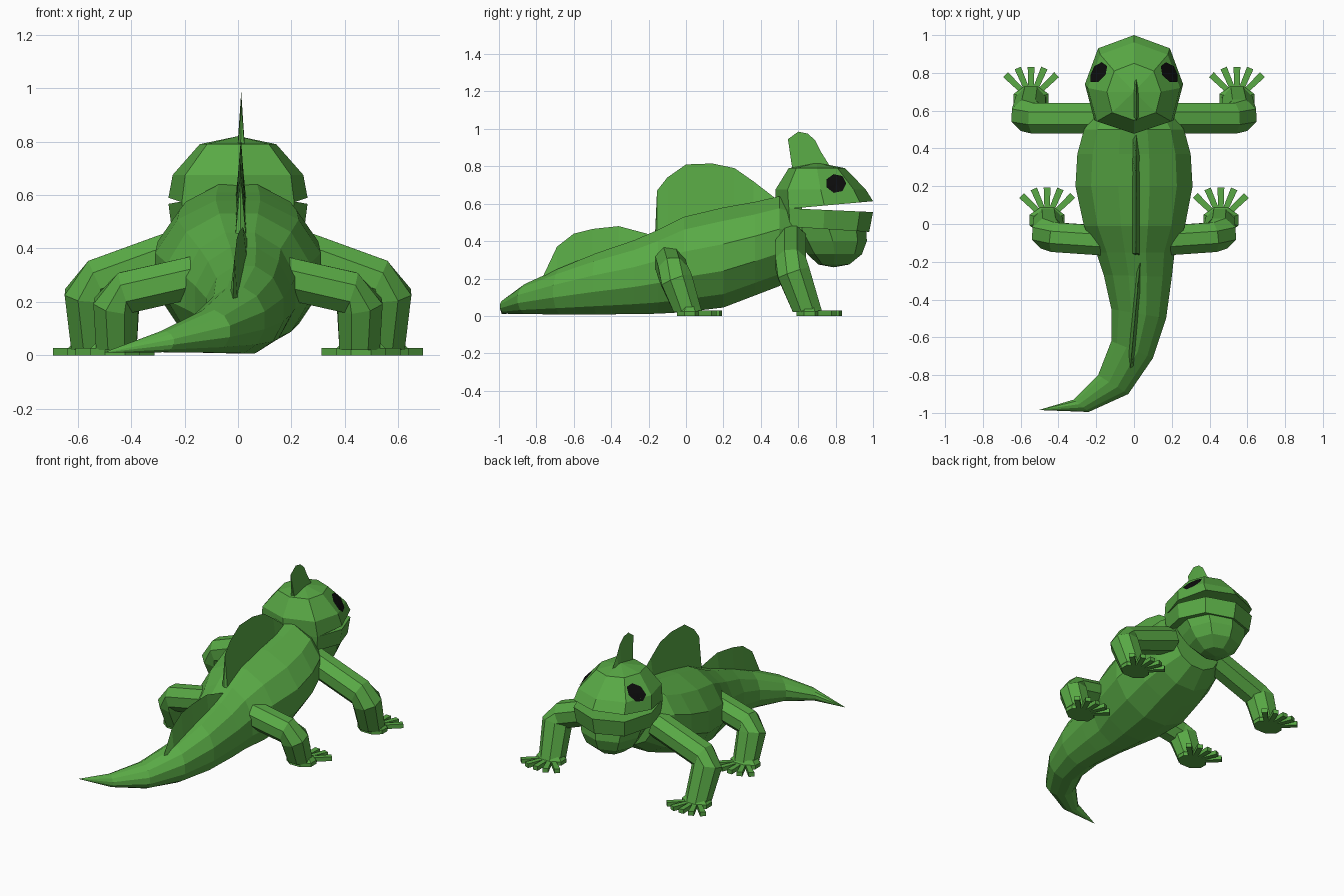
import bpy, bmesh, math
from mathutils import Vector
from mathutils.bvhtree import BVHTree

if "Cube" in bpy.data.objects:
    bpy.data.objects.remove(bpy.data.objects["Cube"])


def material(name, rgb):
    m = bpy.data.materials.new(name)
    m.diffuse_color = (*rgb, 1)
    m.use_nodes = True
    m.node_tree.nodes["Principled BSDF"].inputs["Base Color"].default_value = m.diffuse_color
    return m


GREEN = material("leaf green", (0.1, 0.4, 0.06))
BLACK = material("eye black", (0.004, 0.004, 0.004))


def finish(name, bm, mat=GREEN):
    bmesh.ops.recalc_face_normals(bm, faces=bm.faces)
    mesh = bpy.data.meshes.new(name)
    bm.to_mesh(mesh)
    mesh.materials.append(mat)
    ob = bpy.data.objects.new(name, mesh)
    bpy.context.collection.objects.link(ob)
    return ob


def loft(name, rings):
    """Skin a list of rings and cap both ends; a one-point ring is a pole."""
    bm = bmesh.new()
    vs = [[bm.verts.new(p) for p in ring] for ring in rings]
    for a, b in zip(vs, vs[1:]):
        n = max(len(a), len(b))
        for i in range(n):
            j = (i + 1) % n
            if len(a) == 1:
                bm.faces.new((a[0], b[i], b[j]))
            elif len(b) == 1:
                bm.faces.new((a[i], a[j], b[0]))
            else:
                bm.faces.new((a[i], a[j], b[j], b[i]))
    for end in (vs[0], vs[-1]):
        if len(end) > 2:
            bm.faces.new(end)
    return finish(name, bm)


# Body and curved tail: left x, left y, right x, right y, bottom z, top z
sections = [
    (-.32, -.93, -.24, -.995, .012, .09),
    (-.19, -.80, -.03, -.90, .01, .17),
    (-.12, -.62, .10, -.71, .008, .255),
    (-.12, -.45, .17, -.50, .008, .335),
    (-.16, -.27, .20, -.28, .01, .405),
    (-.20, -.15, .215, -.15, .012, .46),
    (-.265, -.01, .27, -.01, .02, .53),
    (-.31, .20, .31, .20, .045, .58),
    (-.30, .37, .30, .37, .11, .61),
    (-.265, .50, .265, .50, .16, .64),
    (-.18, .62, .18, .62, .25, .58),
]
rings = [[(-.505, -.985, .01)]]
for lx, ly, rx, ry, z0, z1 in sections:
    ring = []
    for i in range(12):
        a = math.tau * (i + .5) / 12
        t = .5 + .5 * math.cos(a) / math.cos(math.pi / 12)
        z = (z0 + z1) / 2 + (z1 - z0) / 2 * math.sin(a) / math.cos(math.pi / 12)
        ring.append((lx + (rx - lx) * t, ly + (ry - ly) * t, z))
    rings.append(ring)
loft("body_and_tail", rings)

# Head outline: eight-sided with a pointed snout
HALF = [(0, .26), (.19, .19), (.26, 0), (.21, -.19), (0, -.26)]
OUTLINE = HALF + [(-x, y) for x, y in HALF[3:0:-1]]


def head_ring(sx, sy, cy, z, tilt=0):
    return [(x * sx, cy + y * sy, z + tilt * y) for x, y in OUTLINE]


upper_head = loft("upper_head", [
    head_ring(1, 1, .74, .59, .09),
    head_ring(.94, .93, .72, .675),
    head_ring(.55, .58, .70, .79),
    [(0, .70, .82)]])
loft("lower_jaw", [
    head_ring(1, 1, .74, .567, -.045),
    head_ring(.95, .94, .735, .465, -.06)])
loft("throat", [
    head_ring(.80, .78, .76, .48),
    head_ring(.74, .70, .785, .40),
    head_ring(.60, .56, .795, .33),
    head_ring(.32, .32, .79, .275),
    [(0, .79, .26)]])

# Eyes: thin plates laid on the sides of the head
bm = bmesh.new()
bm.from_mesh(upper_head.data)
tree = BVHTree.FromBMesh(bm)
bm.free()
for side, label in ((-1, "left"), (1, "right")):
    bm = bmesh.new()

    def on_head(y, z):
        hit, normal, _, _ = tree.ray_cast(Vector((side, y, z)), Vector((-side, 0, 0)))
        return bm.verts.new(hit + normal * .006)

    centre = on_head(.80, .705)
    rim = [on_head(.80 + .055 * math.cos(math.tau * i / 7),
                   .705 + .05 * math.sin(math.tau * i / 7)) for i in range(7)]
    for i in range(7):
        bm.faces.new((centre, rim[i], rim[(i + 1) % 7]))
    eye = finish(label + "_eye", bm, BLACK)
    # Face the plate outward
    if sum(p.normal.x * side for p in eye.data.polygons) < 0:
        eye.data.flip_normals()


def fin(name, profile, x0, x1, width):
    """Wedge-shaped crest: wide at the base, sharp along the outline."""
    (ya, za), (yb, zb) = profile[0], profile[-1]
    rows = []
    for y, z in profile:
        t = min(max((y - ya) / (yb - ya), 0), 1)
        x, base = x0 + (x1 - x0) * t, za + (zb - za) * t - .03
        yb_ = ya + (yb - ya) * t
        rows.append([(x - width, yb_, base), (x + width, yb_, base), (x, y, z)])
    loft(name, rows)


fin("head_crest", [(.575, .77), (.545, .945), (.60, .985), (.65, .975),
                   (.69, .94), (.72, .88), (.77, .80)], .012, .012, .016)
fin("back_crest", [(-.165, .45), (-.155, .67), (-.10, .74), (0, .81), (.14, .815),
                   (.26, .79), (.36, .72), (.47, .635)], .01, .012, .022)
fin("tail_crest", [(-.77, .20), (-.69, .37), (-.60, .44), (-.50, .465), (-.36, .48),
                   (-.21, .44), (-.18, .42)], -.02, .035, .02)


def leg(name, path, radii, side):
    """Eight-sided bent tube following a path."""
    pts = [Vector((x * side, y, z)) for x, y, z in path]
    rings = []
    for i, p in enumerate(pts):
        d = (pts[min(i + 1, len(pts) - 1)] - pts[max(i - 1, 0)]).normalized()
        if i == len(pts) - 1:
            d = Vector((0, 0, -1))
        u = Vector((0, 1, 0))
        u = (u - d * u.dot(d)).normalized()
        v = d.cross(u)
        rings.append([p + (u * math.cos(a) + v * math.sin(a)) * radii[i]
                      for a in (math.tau * (k + .5) / 8 for k in range(8))])
    loft(name, rings)


def foot(name, cx, cy, side):
    """Flat palm with five spread toes."""
    palm = []
    for z, r in ((0, .10), (.025, .10), (.05, .075)):
        palm.append([(side * cx + r * math.cos(math.tau * (k + .5) / 8),
                      cy + .75 * r * math.sin(math.tau * (k + .5) / 8), z)
                     for k in range(8)])
    loft(name + "_palm", palm)
    for n in range(5):
        a = math.radians((n - 2) * 23)
        d = Vector((math.sin(a), math.cos(a), 0))
        w = Vector((d.y, -d.x, 0))
        rings = []
        for dist, half in ((.05, .014), (.172 + .008 * abs(n - 2), .018)):
            c = Vector((side * cx, cy, 0)) + d * dist
            rings.append([c - w * half, c + w * half,
                          c + w * half + Vector((0, 0, .028)),
                          c - w * half + Vector((0, 0, .028))])
        loft(f"{name}_toe_{n + 1}", rings)


# Legs and feet on both sides
for side, label in ((-1, "left"), (1, "right")):
    leg(label + "_front_leg",
        [(.18, .56, .405), (.525, .56, .28), (.56, .575, .23), (.545, .65, .02)],
        [.088, .088, .095, .085], side)
    foot(label + "_front_foot", .545, .66, side)
    leg(label + "_hind_leg",
        [(.13, -.09, .30), (.42, -.07, .235), (.455, -.05, .19), (.455, .01, .02)],
        [.085, .085, .092, .082], side)
    foot(label + "_hind_foot", .46, .02, side)
